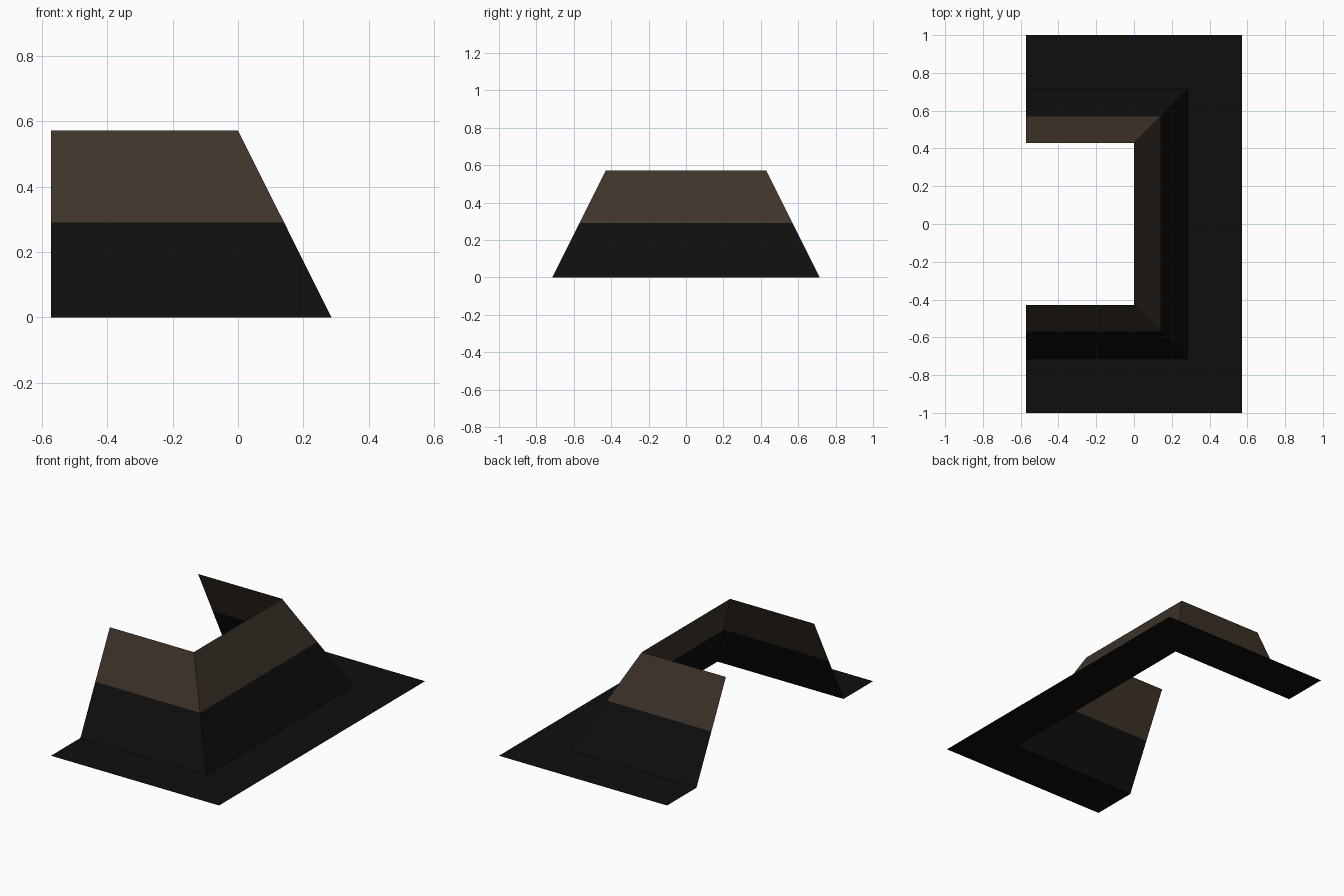
import bpy, bmesh

if "Cube" in bpy.data.objects:
    bpy.data.objects.remove(bpy.data.objects["Cube"])

U = 1 / 7  # grid module of the piece


def material(name, rgb):
    m = bpy.data.materials.new(name)
    m.diffuse_color = (*rgb, 1)
    m.use_nodes = True
    m.node_tree.nodes["Principled BSDF"].inputs["Base Color"].default_value = m.diffuse_color
    return m


dark = material("near black", (0.0045, 0.0045, 0.0045))
brown = material("dark brown", (0.047, 0.034, 0.022))


def u_sheet(name, profile, mats):
    """Sweep (offset, height) profile around a U path open towards -x."""
    bm = bmesh.new()
    rows = []
    for d, z in profile:
        path = [(-4 * U, -3 * U - d), (d, -3 * U - d), (d, 3 * U + d), (-4 * U, 3 * U + d)]
        rows.append([bm.verts.new((x, y, z)) for x, y in path])
    for k, (a, b) in enumerate(zip(rows, rows[1:])):
        for i in range(3):
            f = bm.faces.new((a[i], a[i + 1], b[i + 1], b[i]))
            f.normal_update()
            if f.normal.z < 0:  # face up and outwards
                f.normal_flip()
            f.material_index = k if len(mats) > 1 else 0
    me = bpy.data.meshes.new(name)
    bm.to_mesh(me)
    bm.free()
    for m in mats:
        me.materials.append(m)
    ob = bpy.data.objects.new(name, me)
    bpy.context.collection.objects.link(ob)


# sloping bank: dark lower half, brown upper half
u_sheet("sloped_bank", [(2 * U, 0), (0.141, 0.29), (0, 4 * U)], [dark, brown])
# flat border around the foot of the bank
u_sheet("flat_border", [(4 * U, 0), (2 * U, 0)], [dark])
